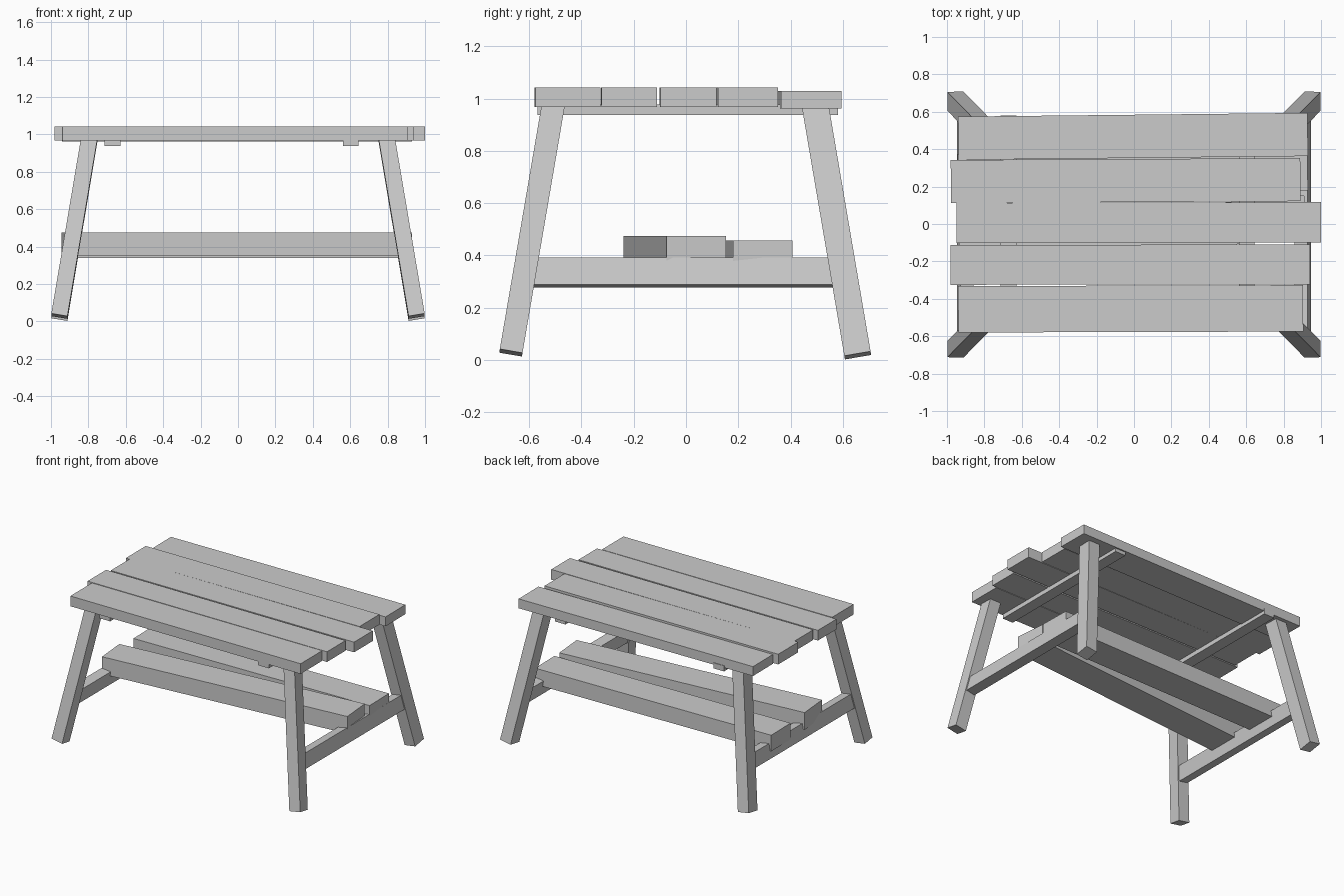
import bpy, math
from mathutils import Vector, Matrix

if "Cube" in bpy.data.objects:
    bpy.data.objects.remove(bpy.data.objects["Cube"])


def box(name, size, matrix):
    """Box of a given size, placed by a rotation/translation matrix."""
    bpy.ops.mesh.primitive_cube_add(size=1)
    ob = bpy.context.object
    ob.name = name
    ob.data.transform(matrix @ Matrix.Diagonal((*size, 1)))
    return ob


def plank(name, x0, x1, y_left, y_right, width, z0, z1):
    """Board along x; y_left / y_right are its front-edge y at each end."""
    yaw = math.atan2(y_right - y_left, x1 - x0)
    centre = Vector(((x0 + x1) / 2, (y_left + y_right + width) / 2, (z0 + z1) / 2))
    length = (x1 - x0 - width * abs(math.sin(yaw))) / math.cos(yaw)
    box(name, (length, width * math.cos(yaw), z1 - z0),
        Matrix.Translation(centre) @ Matrix.Rotation(yaw, 4, 'Z'))


# Table top: five uneven boards
plank("top_board_1", -0.94, 0.905, -0.58, -0.575, 0.248, 0.968, 1.042)
plank("top_board_2", -0.98, 0.94, -0.325, -0.323, 0.213, 0.968, 1.042)
plank("top_board_3", -0.95, 1.00, -0.102, -0.098, 0.215, 0.968, 1.042)
plank("top_board_4", -0.98, 0.89, 0.112, 0.122, 0.23, 0.968, 1.042)
plank("top_board_5", -0.94, 0.93, 0.343, 0.363, 0.231, 0.962, 1.030)

# Battens under the top
for name, x in (("left_batten", -0.67), ("right_batten", 0.603)):
    box(name, (0.085, 1.15, 0.04), Matrix.Translation((x, 0.006, 0.957)))

# Lower shelf: two thick boards lying slightly askew
plank("shelf_board_front", -0.945, 0.93, -0.24, -0.075, 0.23, 0.35, 0.475)
plank("shelf_board_back", -0.945, 0.93, 0.145, 0.18, 0.228, 0.34, 0.457)

# Splayed legs, cut square to their own axis
for sx, side in ((-1, "left"), (1, "right")):
    for name, y_top, y_bot, z_bot, depth in (("front", -0.507, -0.67, 0.028, 0.088),
                                             ("back", 0.493, 0.657, 0.018, 0.102)):
        top = Vector((sx * 0.794, y_top, 0.98))
        foot = Vector((sx * 0.955, y_bot, z_bot))
        up = (top - foot).normalized()
        ax = Vector((1, 0, 0))
        ax = (ax - up * ax.dot(up)).normalized()
        rot = Matrix((ax, up.cross(ax), up)).transposed().to_4x4()
        box(f"{name}_{side}_leg", (0.087, depth, (top - foot).length),
            Matrix.Translation((top + foot) / 2) @ rot)

    # Stretcher leaning with the legs
    box(f"{side}_stretcher", (0.07, 1.19, 0.105),
        Matrix.Translation((sx * 0.902, -0.008, 0.335))
        @ Matrix.Rotation(-sx * math.radians(9.6), 4, 'Y'))
